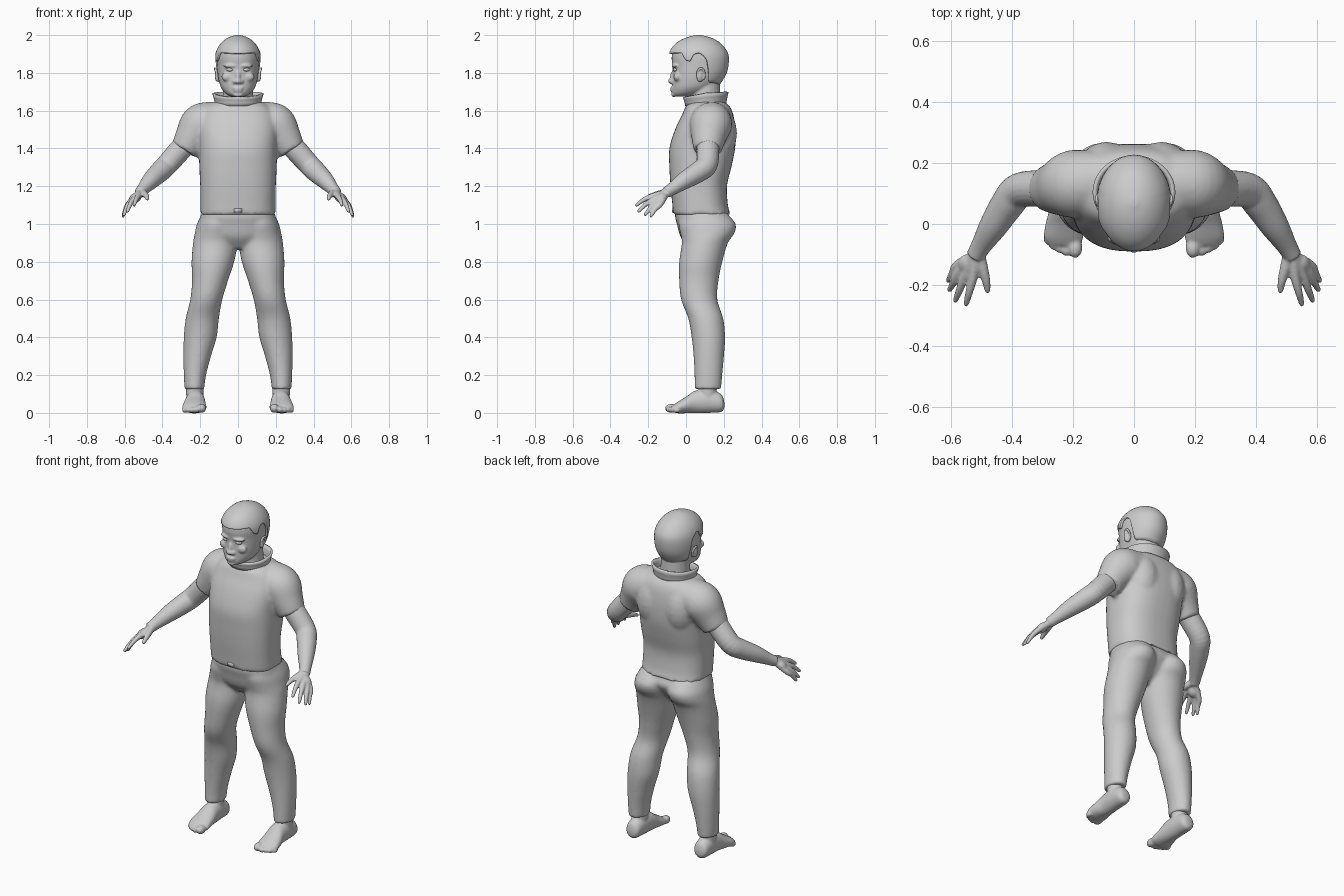
import bpy, bmesh
from math import sin, cos, pi, radians
from mathutils import Matrix, Vector, Euler


def resample(rows, n=5):
    """Smooth curve through rows of numbers."""
    out = []
    for i in range(len(rows) - 1):
        a, b, c, d = (rows[max(0, min(len(rows) - 1, i + k))] for k in (-1, 0, 1, 2))
        for s in range(n):
            t = s / n
            out.append([q + .5 * t * (r - p + t * (2*p - 5*q + 4*r - w + t * (3*(q - r) + w - p)))
                        for p, q, r, w in zip(a, b, c, d)])
    return out + [list(rows[-1])]


def skin(bm, rings, caps=True):
    vs = [[bm.verts.new(p) for p in ring] for ring in rings]
    n = len(vs[0])
    for a, b in zip(vs, vs[1:]):
        for i in range(n):
            bm.faces.new((a[i], a[(i + 1) % n], b[(i + 1) % n], b[i]))
    if caps:
        bm.faces.new(vs[0][::-1])
        bm.faces.new(vs[-1])


def loft(bm, rows, axis='z', power=2.0, side=1, n=40):
    """Rows: (position, centre x, half width, near, far)."""
    rings = []
    for t, cx, hw, lo, hi in resample(rows):
        ring = []
        for i in range(n):
            c, s = cos(2*pi*i/n), sin(2*pi*i/n)
            c = abs(c) ** (2/power) * (1 if c > 0 else -1)
            s = abs(s) ** (2/power) * (1 if s > 0 else -1)
            x, v = side * (cx + hw * c), (lo + hi) / 2 + (hi - lo) / 2 * s
            ring.append((x, v, t) if axis == 'z' else (x, t, v))
        rings.append(ring)
    skin(bm, rings)


def tube(bm, path, side=1, n=20):
    """Path: (x, y, z, radius)."""
    pts = resample(path)
    rings = []
    for i, p in enumerate(pts):
        d = Vector(pts[min(i + 1, len(pts) - 1)][:3]) - Vector(pts[max(i - 1, 0)][:3])
        q = d.to_track_quat('Z', 'Y')
        rings.append([Vector(p[:3]) + q @ Vector((cos(2*pi*k/n), sin(2*pi*k/n), 0)) * p[3] for k in range(n)])
    skin(bm, [[(side * v.x, v.y, v.z) for v in r] for r in rings])


def ball(bm, loc, size, rot=(0, 0, 0)):
    bmesh.ops.create_uvsphere(bm, u_segments=20, v_segments=12, radius=1,
                              matrix=Matrix.LocRotScale(Vector(loc), Euler(rot), Vector(size)))


def finish(name, bm, voxel=0, smooth=0, mirror=False, solid=0):
    bmesh.ops.recalc_face_normals(bm, faces=bm.faces)
    me = bpy.data.meshes.new(name)
    bm.to_mesh(me)
    bm.free()
    me.shade_smooth()
    ob = bpy.data.objects.new(name, me)
    bpy.context.collection.objects.link(ob)
    if solid:
        m = ob.modifiers.new("thickness", 'SOLIDIFY')
        m.thickness, m.offset = solid, -1
    if voxel:
        m = ob.modifiers.new("blend", 'REMESH')
        m.mode, m.voxel_size, m.use_smooth_shade = 'VOXEL', voxel, True
        m = ob.modifiers.new("soften", 'SMOOTH')
        m.factor, m.iterations = .5, smooth
    if mirror:
        ob.modifiers.new("mirror", 'MIRROR')
    return ob


# Shirt: torso with short sleeves
bm = bmesh.new()
loft(bm, [(1.05, 0, .2, -.068, .235), (1.1, 0, .199, -.072, .222), (1.2, 0, .2, -.082, .217),
          (1.3, 0, .205, -.088, .24), (1.4, 0, .207, -.088, .26), (1.5, 0, .213, -.058, .262),
          (1.58, 0, .2, -.02, .25), (1.625, 0, .165, .0, .23), (1.648, 0, .12, .03, .2)], power=2.5)
for s in (-1, 1):
    tube(bm, [(.08, .14, 1.545, .1), (.15, .135, 1.54, .107), (.2, .13, 1.52, .112),
              (.245, .12, 1.455, .092), (.285, .115, 1.39, .074)], s, 28)
    ball(bm, (s * .09, .17, 1.48), (.1, .1, .15))
finish("shirt", bm, .01, 6)

# Collar: flared open band
bm = bmesh.new()
rings = []
for k, (r, z) in enumerate([(.108, 1.625), (.11, 1.65), (.116, 1.675), (.122, 1.695)]):
    rings.append([(r * 1.02 * cos(a), .104 + r * .9 * sin(a),
                   z - k * .005 * max(0, -sin(a)) + k * .002 * sin(a)) for a in (2*pi*i/40 for i in range(40))])
skin(bm, rings, False)
finish("collar", bm, solid=.012)

# Buckle at the shirt hem
bm = bmesh.new()
bmesh.ops.create_cube(bm, size=1, matrix=Matrix.LocRotScale(Vector((0, -.066, 1.072)), None, Vector((.04, .016, .03))))
bmesh.ops.bevel(bm, geom=bm.edges[:], offset=.004, segments=2, affect='EDGES')
finish("buckle", bm)

# Trousers
bm = bmesh.new()
loft(bm, [(1.085, 0, .185, -.055, .21), (1.04, 0, .198, -.058, .225), (1.0, 0, .205, -.048, .235),
          (.93, 0, .17, -.028, .19), (.87, 0, .07, .02, .13)], power=2.4)
for s in (-1, 1):
    loft(bm, [(1.06, .1, .09, -.03, .215), (1.0, .107, .11, -.04, .263), (.95, .113, .116, -.03, .256),
              (.9, .12, .118, -.022, .222), (.8, .133, .113, -.036, .192), (.7, .148, .095, -.036, .172),
              (.6, .168, .085, -.026, .166), (.5, .189, .088, .012, .197), (.4, .2, .087, .03, .207),
              (.3, .216, .073, .04, .201), (.2, .228, .059, .045, .192), (.125, .231, .052, .045, .186)], side=s)
finish("trousers", bm, .01, 5)

# Bare feet with toes
bm = bmesh.new()
loft(bm, [(.203, .227, .018, .025, .06), (.185, .227, .042, .004, .1), (.12, .227, .049, 0, .125),
          (.05, .226, .052, -.002, .118), (0, .23, .06, -.002, .085), (-.045, .231, .064, -.002, .058),
          (-.07, .226, .052, .006, .04)], 'y')
tube(bm, [(.227, .115, .05, .045), (.229, .115, .1, .046), (.23, .115, .17, .047)])
for x, y, r in ((.193, -.078, .024), (.222, -.082, .017), (.244, -.074, .016), (.264, -.063, .016), (.281, -.048, .015)):
    ball(bm, (x, y, r), (r, r * 1.4, r))
finish("feet", bm, .006, 3, True)

# Arms and hands
bm = bmesh.new()
tube(bm, [(.23, .125, 1.47, .055), (.295, .117, 1.405, .06), (.375, .11, 1.315, .058),
          (.415, .065, 1.275, .055), (.46, -.005, 1.232, .047), (.5, -.07, 1.188, .034), (.52, -.105, 1.166, .03)])
fingers = [((.528, -.175, 1.148), (.55, -.262, 1.1)), ((.553, -.168, 1.132), (.585, -.25, 1.068)),
           ((.57, -.153, 1.117), (.604, -.215, 1.05)), ((.58, -.136, 1.105), (.608, -.185, 1.043))]
for base, tip in fingers:
    tube(bm, [(.52, -.105, 1.165, .02), (*base, .0155), (*Vector(base).lerp(Vector(tip), .55) + Vector((0, 0, .007)), .0125), (*tip, .009)])
    ball(bm, tip, (.009,) * 3)
tube(bm, [(.51, -.09, 1.17, .02), (.497, -.14, 1.16, .018), (.485, -.185, 1.148, .014), (.48, -.217, 1.134, .01)])
ball(bm, (.48, -.217, 1.134), (.01,) * 3)
ball(bm, (.544, -.135, 1.138), (.036, .036, .024), (.4, .55, 0))
finish("arms", bm, .005, 3, True)

# Head: skull, neck and facial features blended together
bm = bmesh.new()
loft(bm, [(1.675, 0, .035, -.062, .03), (1.69, 0, .064, -.072, .09), (1.72, 0, .089, -.073, .14),
          (1.76, 0, .102, -.072, .18), (1.8, 0, .108, -.07, .2), (1.84, 0, .11, -.072, .21),
          (1.88, 0, .111, -.076, .21), (1.92, 0, .103, -.068, .2), (1.96, 0, .07, -.03, .16), (1.98, 0, .03, .02, .1)],
     power=2.15)
tube(bm, [(0, .105, 1.6, .09), (0, .102, 1.66, .082), (0, .1, 1.76, .08)])
ball(bm, (0, -.07, 1.782), (.013, .015, .036), (-.2, 0, 0))
ball(bm, (0, -.079, 1.756), (.017, .017, .014))
ball(bm, (0, -.073, 1.719), (.03, .012, .007))
ball(bm, (0, -.071, 1.706), (.025, .012, .008))
ball(bm, (0, -.064, 1.684), (.025, .014, .012))
for s in (-1, 1):
    ball(bm, (s * .017, -.073, 1.754), (.013, .013, .011))
    ball(bm, (s * .046, -.061, 1.837), (.034, .013, .009), (0, 0, s * .3))
    ball(bm, (s * .056, -.046, 1.778), (.032, .02, .024))
finish("head", bm, .006, 2)

# Eyes
bm = bmesh.new()
ball(bm, (.045, -.059, 1.817), (.019, .009, .009), (0, 0, .3))
finish("eyes", bm, mirror=True)

# Ears
bm = bmesh.new()
ball(bm, (.11, .075, 1.787), (.011, .02, .034), (-.15, 0, .35))
tube(bm, [(.113 + .01 * sin(a), .079 - .02 * cos(a), 1.79 + .034 * sin(a), .006)
          for a in (radians(d) for d in (-80, -150, -190, -230, -270, -310, -350, -410, -440))][::-1], n=10)
finish("ears", bm, .004, 2, True)

# Hair cap: columns running from the hairline up to the crown
profile = resample([(1.72, .09, -.06, .168), (1.76, .109, -.068, .194), (1.8, .118, -.077, .216), (1.85, .123, -.086, .226),
                    (1.9, .12, -.09, .224), (1.94, .103, -.07, .2), (1.97, .077, -.035, .166), (1.99, .046, .01, .122),
                    (2.0, .012, .055, .08)])
hairline = [(0, 1.903), (55, 1.908), (63, 1.868), (72, 1.86), (80, 1.9), (92, 1.908), (104, 1.88), (110, 1.8), (118, 1.75), (180, 1.735)]


def lookup(rows, t):
    for a, b in zip(rows, rows[1:]):
        if t <= b[0]:
            k = max(0, (t - a[0]) / (b[0] - a[0]))
            return [p + k * (q - p) for p, q in zip(a, b)]
    return rows[-1]


bm = bmesh.new()
rings = []
for j in range(25):
    ring = []
    for i in range(96):
        a = 2 * pi * i / 96
        low = lookup(hairline, 180 - abs(180 - i * 3.75))[1]
        z = low + (2.0 - low) * sin(j / 24 * pi / 2)
        _, hw, lo, hi = lookup(profile, z)
        ring.append((hw * sin(a), (lo + hi) / 2 - (hi - lo) / 2 * cos(a), z))
    rings.append(ring)
skin(bm, rings, False)
bm.verts.ensure_lookup_table()
bm.faces.new(bm.verts[-96:])
finish("hair", bm, solid=.014)
